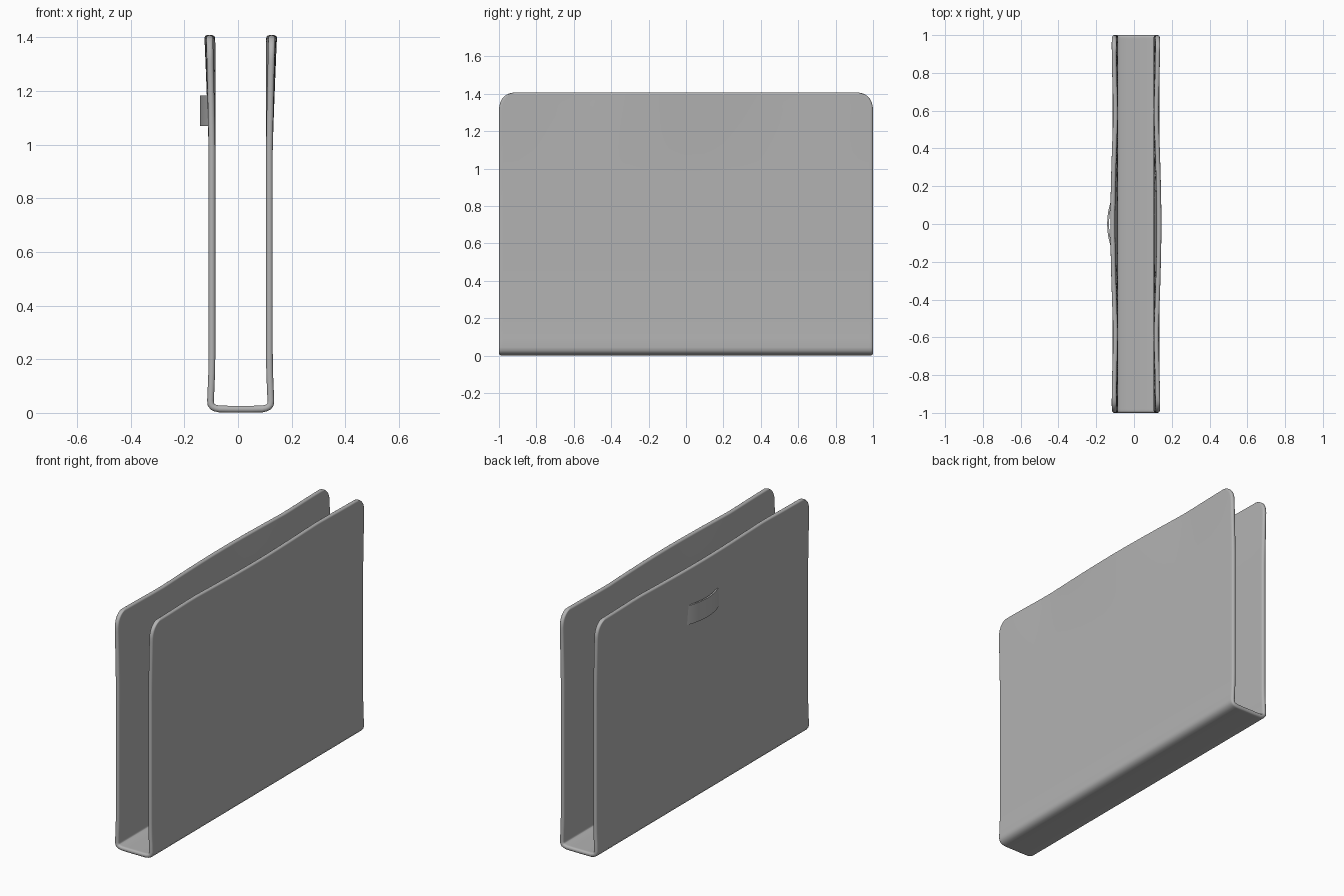
import bpy, bmesh, math
from mathutils import Vector

if "Cube" in bpy.data.objects:
    bpy.data.objects.remove(bpy.data.objects["Cube"])

grey = bpy.data.materials.new("grey")
grey.diffuse_color = (0.45, 0.45, 0.45, 1)
grey.use_nodes = True
grey.node_tree.nodes["Principled BSDF"].inputs["Base Color"].default_value = grey.diffuse_color

HEIGHT, HALF_T, EDGE, CORNER = 1.408, 0.0125, 0.011, 0.10
CENTRE_X = 0.01


def smooth(t):
    t = max(0.0, min(1.0, t))
    return t * t * (3 - 2 * t)


def round_off(d):
    """Share of the thickness left at distance d from a rim."""
    t = 1 - min(max(d, 0) / EDGE, 1)
    return math.sqrt(max(0.0, 1 - t * t))


def half_width(z):
    """Half width of the panel, rounded at the top corners."""
    t = 1 - min((HEIGHT - z) / CORNER, 1)
    return 1 - 0.10 * (1 - (max(0.0, 1 - t ** 2.4)) ** (1 / 2.4))


def make_object(name, bm):
    bmesh.ops.remove_doubles(bm, verts=bm.verts, dist=1e-5)
    bmesh.ops.recalc_face_normals(bm, faces=bm.faces)
    mesh = bpy.data.meshes.new(name)
    bm.to_mesh(mesh)
    bm.free()
    mesh.materials.append(grey)
    ob = bpy.data.objects.new(name, mesh)
    bpy.context.collection.objects.link(ob)
    bpy.ops.object.select_all(action='DESELECT')
    ob.select_set(True)
    bpy.context.view_layer.objects.active = ob
    bpy.ops.object.shade_smooth_by_angle(angle=math.radians(40))
    return ob


# U-shaped sleeve: centre line of the right half, from the floor to the rim
half = [(0.04, 0.014), (0.08, 0.0145), (0.095, 0.018), (0.105, 0.023),
        (0.111, 0.031), (0.1125, 0.045), (0.1105, 0.09), (0.108, 0.15), (0.107, 0.22)]
half += [(0.107, z) for z in (0.5, 0.8, 0.98, 1.04, 1.1, 1.16, 1.22, 1.27)]
half += [(0.107, HEIGHT - d) for d in (0.11, 0.09, 0.07, 0.05, 0.035, 0.022,
                                       0.014, EDGE, 0.007, 0.004, 0.0015, 0.0004, 0)]
profile = [(-x, z) for x, z in reversed(half)] + [(0, 0.014)] + half

# Columns crowd together at the two open ends
rim = [0, 0.0004, 0.0015, 0.004, 0.007, EDGE, 0.02]
columns = [-1 + d for d in rim] + [i / 10 for i in range(-9, 10)] + [1 - d for d in reversed(rim)]

bm = bmesh.new()
sheets = {1: [], -1: []}
for i, (x, z) in enumerate(profile):
    a = Vector(profile[max(i - 1, 0)])
    b = Vector(profile[min(i + 1, len(profile) - 1)])
    t = (b - a).normalized()
    nx, nz = t.y, -t.x
    w = half_width(z)
    rows = {1: [], -1: []}
    for c in columns:
        y = c * w
        # Upper walls pinch in at the middle and flare at the ends
        k = max(0.0, (z - 0.98) / (HEIGHT - 0.98)) ** 1.15
        bend = k * (-0.016 + 0.025 * smooth(abs(y)))
        bx = x + math.copysign(bend, x)
        h = HALF_T * round_off(w - abs(y)) * round_off(HEIGHT - z)
        for s in rows:
            rows[s].append(bm.verts.new((CENTRE_X + bx + s * h * nx, y, z + s * h * nz)))
    for s in rows:
        sheets[s].append(rows[s])
for s, grid in sheets.items():
    for r0, r1 in zip(grid, grid[1:]):
        for j in range(len(columns) - 1):
            quad = [r0[j], r0[j + 1], r1[j + 1], r1[j]]
            bm.faces.new(quad if s > 0 else quad[::-1])
make_object("sleeve", bm)

# Bowed pull strap on the left wall
bm = bmesh.new()
N, Z0, Z1 = 16, 1.07, 1.183
rings = []
for i in range(N + 1):
    u = -1 + 2 * i / N
    y = 0.165 * u
    outer = -0.142 + 0.036 * u * u
    inner = outer + 0.010
    rings.append([bm.verts.new(p) for p in
                  ((outer, y, Z0), (inner, y, Z0), (inner, y, Z1), (outer, y, Z1))])
for r0, r1 in zip(rings, rings[1:]):
    for j in range(4):
        k = (j + 1) % 4
        bm.faces.new((r0[j], r0[k], r1[k], r1[j]))
bm.faces.new(rings[0])
bm.faces.new(rings[-1][::-1])
make_object("pull_strap", bm)
